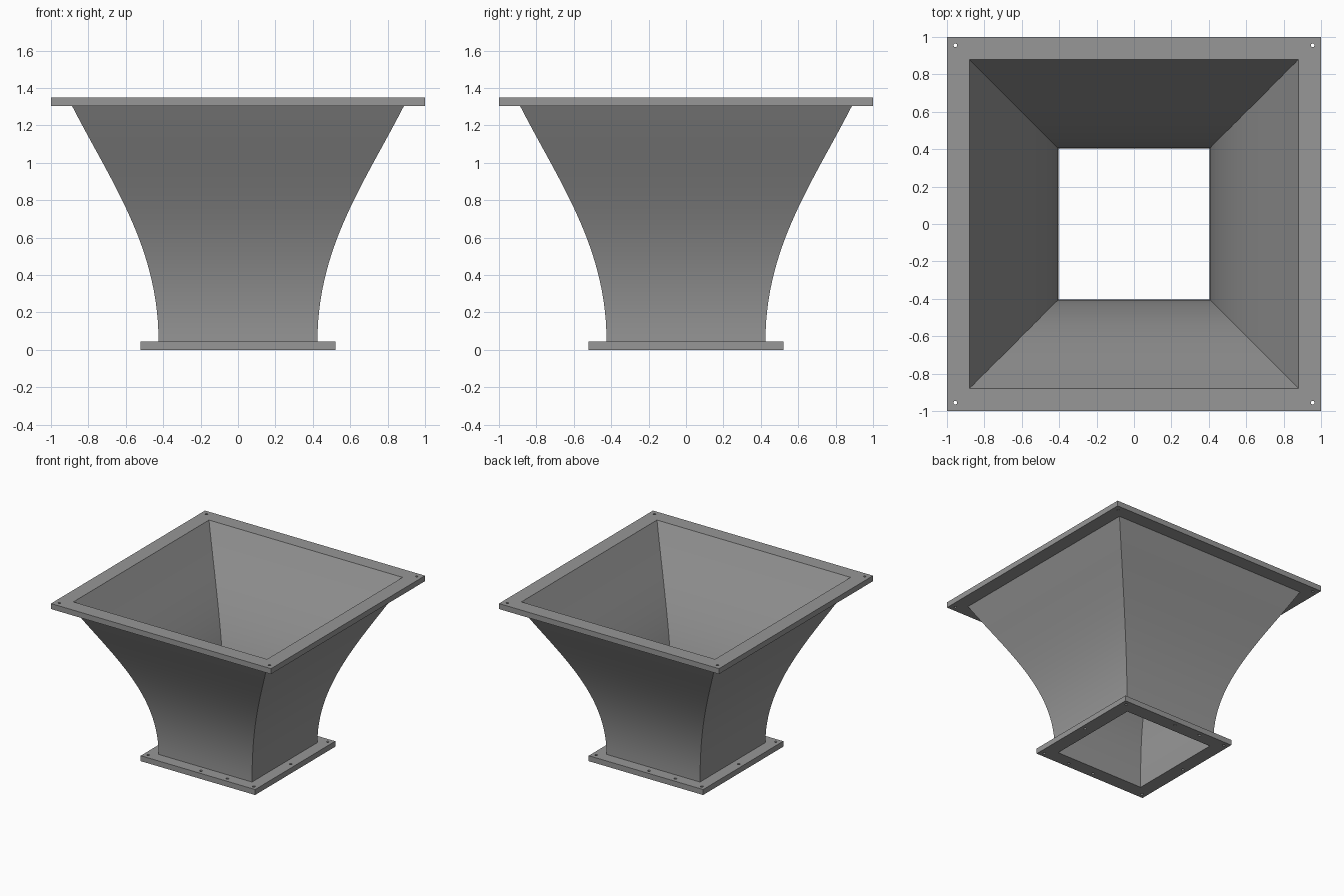
import bpy, bmesh, math
from mathutils import Vector
from mathutils.geometry import interpolate_bezier

cube = bpy.data.objects.get("Cube")
if cube:
    bpy.data.objects.remove(cube)

metal = bpy.data.materials.new("grey metal")
metal.use_nodes = True
GREY = (0.31, 0.31, 0.31, 1)
metal.diffuse_color = GREY
metal.node_tree.nodes["Principled BSDF"].inputs["Base Color"].default_value = GREY

HEIGHT, PLATE = 1.35, 0.045


def square(half):
    return [(-half, -half), (half, -half), (half, half), (-half, half)]


def circle(x, y, radius, sides=16):
    return [(x + radius * math.cos(math.tau * i / sides),
             y + radius * math.sin(math.tau * i / sides)) for i in range(sides)]


def activate(ob):
    bpy.ops.object.select_all(action='DESELECT')
    ob.select_set(True)
    bpy.context.view_layer.objects.active = ob


def flange(name, half, opening, z, holes, radius):
    """Square plate with a square opening and round bolt holes."""
    curve = bpy.data.curves.new(name, 'CURVE')
    curve.dimensions = '2D'
    curve.fill_mode = 'BOTH'
    curve.extrude = PLATE / 2
    outlines = [square(half), square(opening)]
    outlines += [circle(x, y, radius) for x, y in holes]
    for points in outlines:
        spline = curve.splines.new('POLY')
        spline.points.add(len(points) - 1)
        for p, (x, y) in zip(spline.points, points):
            p.co = (x, y, 0, 1)
        spline.use_cyclic_u = True
    curve.materials.append(metal)
    ob = bpy.data.objects.new(name, curve)
    ob.location.z = z + PLATE / 2
    bpy.context.collection.objects.link(ob)
    activate(ob)
    bpy.ops.object.convert(target='MESH')
    bpy.ops.object.shade_flat()


# Bolt flanges
flange("top_flange", 1.0, 0.88, HEIGHT - PLATE, square(0.955), 0.01)
side_holes = [(0, -0.48), (0.24, -0.48), (0, 0.48), (-0.24, 0.48),
              (0.48, 0), (-0.48, 0)]
flange("bottom_flange", 0.52, 0.405, 0, square(0.48) + side_holes, 0.011)

# Flared square horn: outer wall up, inner wall back down
flare = interpolate_bezier(Vector((0.425, 0.05)), Vector((0.425, 0.55)),
                           Vector((0.68, 0.9)), Vector((0.885, 1.3)), 28)
outer = [(0.425, 0.001)] + [(p.x, p.y) for p in flare] + [(0.911, HEIGHT - 0.001)]
inner = [(r - 0.02 - 0.011 * z / HEIGHT, z) for r, z in outer]
profile = outer + inner[::-1]

bm = bmesh.new()
rings = [[bm.verts.new((x, y, z)) for x, y in square(r)] for r, z in profile]
for a, b in zip(rings, rings[1:] + rings[:1]):
    for i in range(4):
        j = (i + 1) % 4
        bm.faces.new((a[i], a[j], b[j], b[i]))
bmesh.ops.recalc_face_normals(bm, faces=bm.faces)
mesh = bpy.data.meshes.new("horn_wall")
bm.to_mesh(mesh)
bm.free()
mesh.materials.append(metal)
horn = bpy.data.objects.new("horn_wall", mesh)
bpy.context.collection.objects.link(horn)
activate(horn)
bpy.ops.object.shade_smooth_by_angle(angle=math.radians(30))
